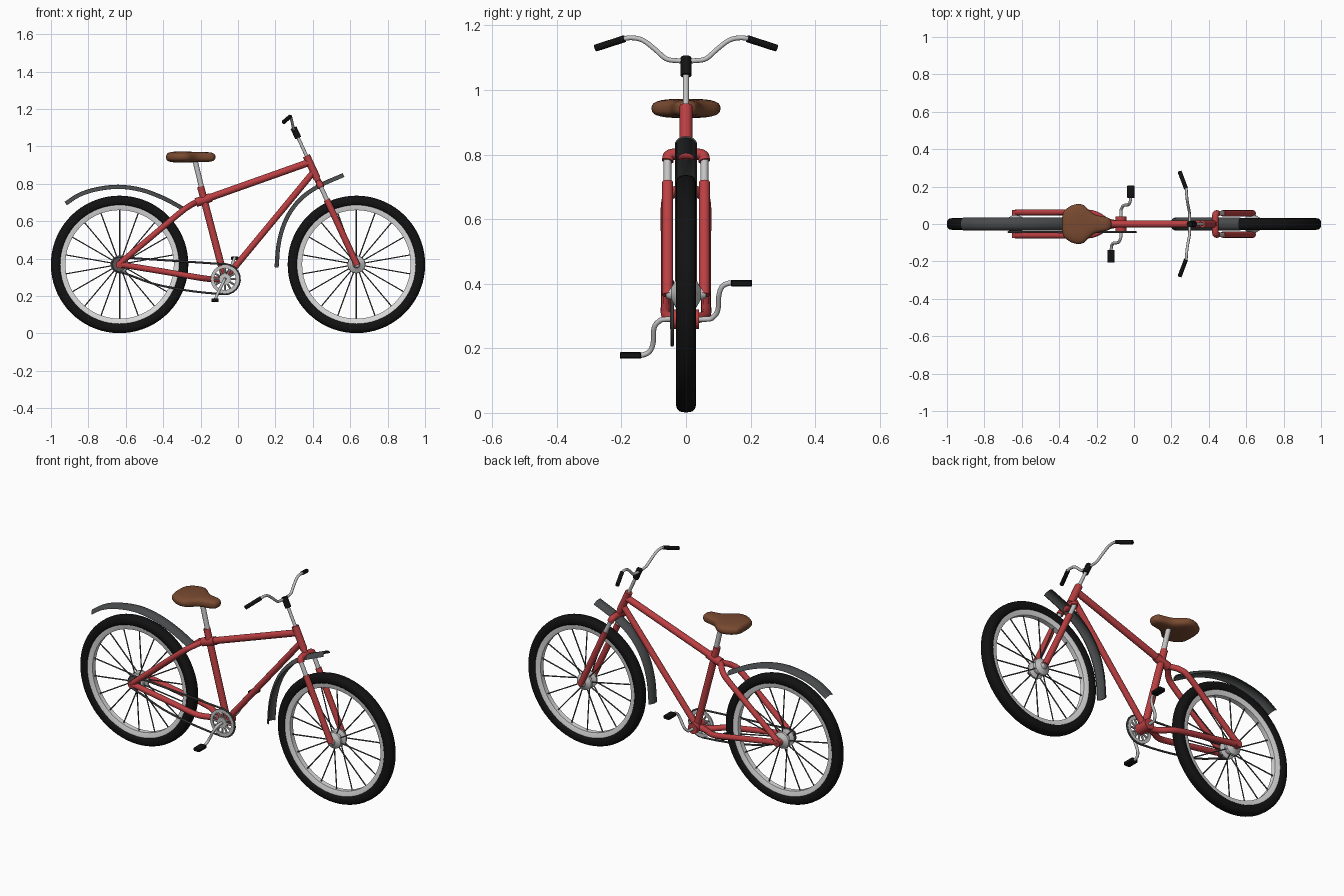
import bpy, bmesh, math
from mathutils import Vector as V

if "Cube" in bpy.data.objects:
    bpy.data.objects.remove(bpy.data.objects["Cube"])

def mat(name, r, g, b):
    m = bpy.data.materials.new(name)
    m.diffuse_color = (r, g, b, 1)
    m.use_nodes = True
    m.node_tree.nodes["Principled BSDF"].inputs["Base Color"].default_value = m.diffuse_color
    return m

RED = mat("frame red", 0.5, 0.05, 0.055)
BLACK = mat("rubber black", 0.006, 0.006, 0.006)
SILVER = mat("silver", 0.55, 0.55, 0.55)
RIM = mat("rim light grey", 0.72, 0.72, 0.72)
GREY = mat("mudguard grey", 0.065, 0.068, 0.07)
STEEL = mat("dark steel", 0.09, 0.09, 0.095)
BROWN = mat("leather brown", 0.19, 0.068, 0.03)

def add(name, me, m):
    ob = bpy.data.objects.new(name, me)
    bpy.context.collection.objects.link(ob)
    me.materials.clear()
    me.materials.append(m)
    bpy.context.view_layer.objects.active = ob
    bpy.ops.object.select_all(action='DESELECT')
    ob.select_set(True)
    bpy.ops.object.shade_smooth_by_angle(angle=math.radians(40))
    return ob

def smooth(pts, n=6):
    """Catmull-Rom resampling of a path"""
    p = [V(q) for q in pts]
    p = [2 * p[0] - p[1]] + p + [2 * p[-1] - p[-2]]
    out = []
    for a, b, c, d in zip(p, p[1:], p[2:], p[3:]):
        for i in range(n):
            t = i / n
            out.append(0.5 * (2 * b + (c - a) * t + (2 * a - 5 * b + 4 * c - d) * t * t
                              + (3 * b - a - 3 * c + d) * t ** 3))
    return out + [p[-2]]

def tubes(name, paths, r, m, cyclic=False, res=4):
    cu = bpy.data.curves.new(name, 'CURVE')
    cu.dimensions = '3D'
    cu.bevel_depth, cu.bevel_resolution, cu.use_fill_caps = r, res, True
    for path in paths:
        s = cu.splines.new('POLY')
        s.points.add(len(path) - 1)
        for q, c in zip(s.points, path):
            q.co = (*c, 1)
        s.use_cyclic_u = cyclic
    tmp = bpy.data.objects.new("tmp", cu)
    bpy.context.collection.objects.link(tmp)
    dg = bpy.context.evaluated_depsgraph_get()
    me = bpy.data.meshes.new_from_object(tmp.evaluated_get(dg))
    bpy.data.objects.remove(tmp)
    return add(name, me, m)

def loft(name, rings, m, closed=False):
    """Skin rings of equal point count; caps the ends unless closed"""
    bm = bmesh.new()
    vs = [[bm.verts.new(p) for p in ring] for ring in rings]
    n = len(vs[0])
    for a, b in zip(vs, vs[1:] + (vs[:1] if closed else [])):
        for i in range(n):
            bm.faces.new((a[i], a[(i + 1) % n], b[(i + 1) % n], b[i]))
    if not closed:
        bm.faces.new(vs[0])
        bm.faces.new(vs[-1])
    bmesh.ops.recalc_face_normals(bm, faces=bm.faces)
    me = bpy.data.meshes.new(name)
    bm.to_mesh(me)
    bm.free()
    return add(name, me, m)

def lathe(name, c, prof, m, n=64):
    """Closed (radius, y) profile spun about the y axis through c"""
    rings = [[(c[0] + r * math.cos(a), y + c[1], c[2] + r * math.sin(a)) for r, y in prof]
             for a in (2 * math.pi * i / n for i in range(n))]
    return loft(name, rings, m, True)

def superellipse(a, b, n, e):
    f = lambda v: math.copysign(abs(v) ** e, v)
    return [(a * f(math.cos(t)), b * f(math.sin(t))) for t in (2 * math.pi * i / n for i in range(n))]

WX, WZ = 0.633, 0.369
# wheels
for tag, cx in (("rear", -WX), ("front", WX)):
    c = (cx, 0, WZ)
    lathe(tag + "_tyre", c, [(0.340 + u, v) for u, v in superellipse(0.0275, 0.031, 20, 0.75)], BLACK, 72)
    lathe(tag + "_rim", c, [(0.290, -0.014), (0.318, -0.022), (0.325, -0.022), (0.325, 0.022),
                            (0.318, 0.022), (0.290, 0.014)], RIM, 72)
    lathe(tag + "_hub", c, [(0.002, -0.062), (0.014, -0.062), (0.02, -0.045), (0.046, -0.030), (0.048, -0.018),
                            (0.025, -0.01), (0.025, 0.01), (0.048, 0.018), (0.046, 0.030), (0.02, 0.045),
                            (0.014, 0.062), (0.002, 0.062)], SILVER, 32)
    spokes = []
    for i in range(18):
        a = math.radians(20 * i + 10)
        d = V((math.cos(a), 0, math.sin(a)))
        spokes.append([V(c) + d * 0.035 + V((0, 0.022 * (-1) ** i, 0)), V(c) + d * 0.297])
    tubes(tag + "_spokes", spokes, 0.0035, STEEL, res=1)

# frame
BB, CL = V((-0.07, 0, 0.29)), V((-0.182, 0, 0.715))
axis = V((0.266, 0, -0.575)).normalized()          # steering axis, pointing down
HT = V((0.366, 0, 0.95))
at = lambda z: HT + axis * ((z - HT.z) / axis.z)
tubes("seat_tube", [[BB, V((-0.2, 0, 0.785))]], 0.019, RED)
tubes("top_tube", [[CL, at(0.915)]], 0.019, RED)
tubes("down_tube", [[BB, at(0.865)]], 0.017, RED)
tubes("head_tube", [[at(0.95), at(0.83)]], 0.02, RED)
tubes("frame_gusset", [[V((-0.145, 0, 0.728)), V((-0.182, 0, 0.712)), V((-0.225, 0, 0.700))]], 0.024, RED)
lathe("bottom_bracket", BB, [(0.002, -0.04), (0.03, -0.04), (0.03, 0.04), (0.002, 0.04)], RED, 24)
for s, tag in ((-1, "right"), (1, "left")):
    y = 0.062 * s
    tubes(tag + "_seat_stay", [smooth([CL, (-0.225, 0.006 * s, 0.700), (-0.265, 0.045 * s, 0.678),
          (-0.31, y, 0.645), (-0.45, y, 0.528), (-WX, y, WZ + 0.005)])], 0.016, RED)
    tubes(tag + "_chain_stay", [smooth([BB, (-0.14, 0.015 * s, 0.29), (-0.2, 0.05 * s, 0.297),
          (-0.26, y, 0.307), (-0.4, y, 0.331), (-WX, y, WZ)])], 0.016, RED)
    lathe(tag + "_rear_dropout", (-WX, y, WZ), [(0.002, -0.014), (0.02, -0.014), (0.02, 0.014), (0.002, 0.014)], RED, 20)
    # fork legs
    o = V((0, 0.057 * s, 0))
    tubes(tag + "_fork_stanchion", [[at(0.80) + o, at(0.65) + o]], 0.012, SILVER)
    tubes(tag + "_fork_leg", [[at(0.715) + o, at(0.365) + o]], 0.017, RED)
tubes("fork_crown", [smooth([at(0.78) + V((0, -0.057, 0)), at(0.797) + V((0, -0.052, 0)), at(0.802) + V((0, -0.03, 0)),
      at(0.803), at(0.802) + V((0, 0.03, 0)), at(0.797) + V((0, 0.052, 0)), at(0.78) + V((0, 0.057, 0))])], 0.018, RED)
tubes("steerer", [[at(0.85), at(0.80)]], 0.016, RED)

# handlebar, stem and grips
tubes("stem", [[at(0.94), at(1.06)]], 0.009, SILVER)
tubes("stem_clamp", [[at(1.045), at(1.10)]], 0.017, BLACK)
half = [(0.297, 0.03, 1.091), (0.296, 0.062, 1.097), (0.290, 0.095, 1.125), (0.284, 0.13, 1.152),
        (0.281, 0.16, 1.161), (0.277, 0.195, 1.158), (0.25, 0.27, 1.133)]
flip = lambda p: (p[0], -p[1], p[2])
tubes("handlebar", [smooth([flip(p) for p in reversed(half)] + [(0.297, 0, 1.09)] + half)], 0.0075, SILVER)
for f, tag in ((flip, "right"), (lambda p: p, "left")):
    tubes(tag + "_grip", [[f((0.278, 0.19, 1.159)), f((0.244, 0.28, 1.130))]], 0.011, BLACK)

# seat and post
tubes("seat_post", [[V((-0.19, 0, 0.76)), V((-0.231, 0, 0.93))]], 0.014, SILVER)
stations = [(-0.384, 0.035, 0.008), (-0.377, 0.066, 0.02), (-0.36, 0.082, 0.026), (-0.335, 0.098, 0.029),
            (-0.30, 0.107, 0.030), (-0.268, 0.1, 0.029), (-0.24, 0.074, 0.028), (-0.212, 0.052, 0.027),
            (-0.18, 0.043, 0.026), (-0.15, 0.037, 0.025), (-0.13, 0.028, 0.019), (-0.121, 0.012, 0.008)]
loft("seat", [[(x, u, 0.943 + v) for u, v in superellipse(w, h, 28, 0.7)]
              for x, w, h in smooth(stations, 3)], BROWN)

# mudguards: arched strip swept along a side-view path
def mudguard(name, path):
    pts = smooth([(x, 0, z) for x, z in path], 5)
    arc = [math.radians(a) for a in range(-80, 81, 20)]
    sec = [(0.034 * math.sin(a), 0.026 * math.cos(a) - 0.013) for a in arc]
    sec += [(0.029 * math.sin(a), 0.021 * math.cos(a) - 0.013) for a in reversed(arc)]
    rings = []
    for i, p in enumerate(pts):
        t = (pts[min(i + 1, len(pts) - 1)] - pts[max(i - 1, 0)]).normalized()
        n = V((-t.z, 0, t.x))
        rings.append([p + n * v + V((0, u, 0)) for u, v in sec])
    loft(name, rings, GREY)

mudguard("rear_mudguard", [(-0.92, 0.693), (-0.85, 0.738), (-0.76, 0.768), (-0.64, 0.782),
                           (-0.52, 0.766), (-0.40, 0.722), (-0.285, 0.66)])
mudguard("front_mudguard", [(0.208, 0.353), (0.218, 0.47), (0.243, 0.57), (0.285, 0.655),
                            (0.35, 0.73), (0.44, 0.79), (0.565, 0.845)])

# drivetrain: chainring, cog and sagging chain
CY = -0.043
ring = V((BB.x, CY, BB.z))
band = lambda r0, r1, h: [(r0, -h), (r1, -h), (r1, h), (r0, h)]
lathe("chainring", ring, band(0.058, 0.076, 0.004), SILVER, 40)
lathe("chainring_centre", ring, band(0.002, 0.03, 0.006), SILVER, 24)
tubes("chainring_arms", [[ring, ring + V((math.cos(a), 0, math.sin(a))) * 0.062]
      for a in (math.pi * i / 6 for i in range(12))], 0.0055, SILVER, res=2)
lathe("rear_cog", (-WX, CY, WZ), band(0.002, 0.036, 0.004), STEEL, 28)
arc = lambda cx, cz, r, a0, a1: [(cx + r * math.cos(math.radians(a0 + (a1 - a0) * i / 10)), CY,
                                 cz + r * math.sin(math.radians(a0 + (a1 - a0) * i / 10))) for i in range(11)]
loop = arc(-WX, WZ, 0.038, 85, 260) + smooth([(-0.58, CY, 0.312), (-0.45, CY, 0.265), (-0.28, CY, 0.231),
       (-0.16, CY, 0.216)], 3) + arc(BB.x, BB.z, 0.08, -95, 85)
tubes("chain", [loop], 0.0055, STEEL, True, 2)

# cranks and pedals
tubes("crank", [smooth([(-0.123, -0.16, 0.178), (-0.122, -0.135, 0.179), (-0.118, -0.113, 0.19), (-0.108, -0.102, 0.215),
      (-0.085, -0.099, 0.262), (-0.075, -0.085, 0.282), (-0.07, -0.06, 0.29), (-0.07, 0.06, 0.29),
      (-0.065, 0.085, 0.298), (-0.055, 0.099, 0.32), (-0.033, 0.102, 0.365), (-0.023, 0.113, 0.392),
      (-0.018, 0.135, 0.402), (-0.017, 0.16, 0.402)])], 0.008, SILVER)
for tag, px, py, pz in (("right", -0.123, -0.172, 0.178), ("left", -0.017, 0.172, 0.402)):
    loft(tag + "_pedal", [[(px + u, py + d, pz + v) for u, v in superellipse(0.02 * k, 0.01 * k, 16, 0.4)]
         for d, k in ((-0.033, 0.85), (-0.03, 1), (0.03, 1), (0.033, 0.85))], BLACK)
